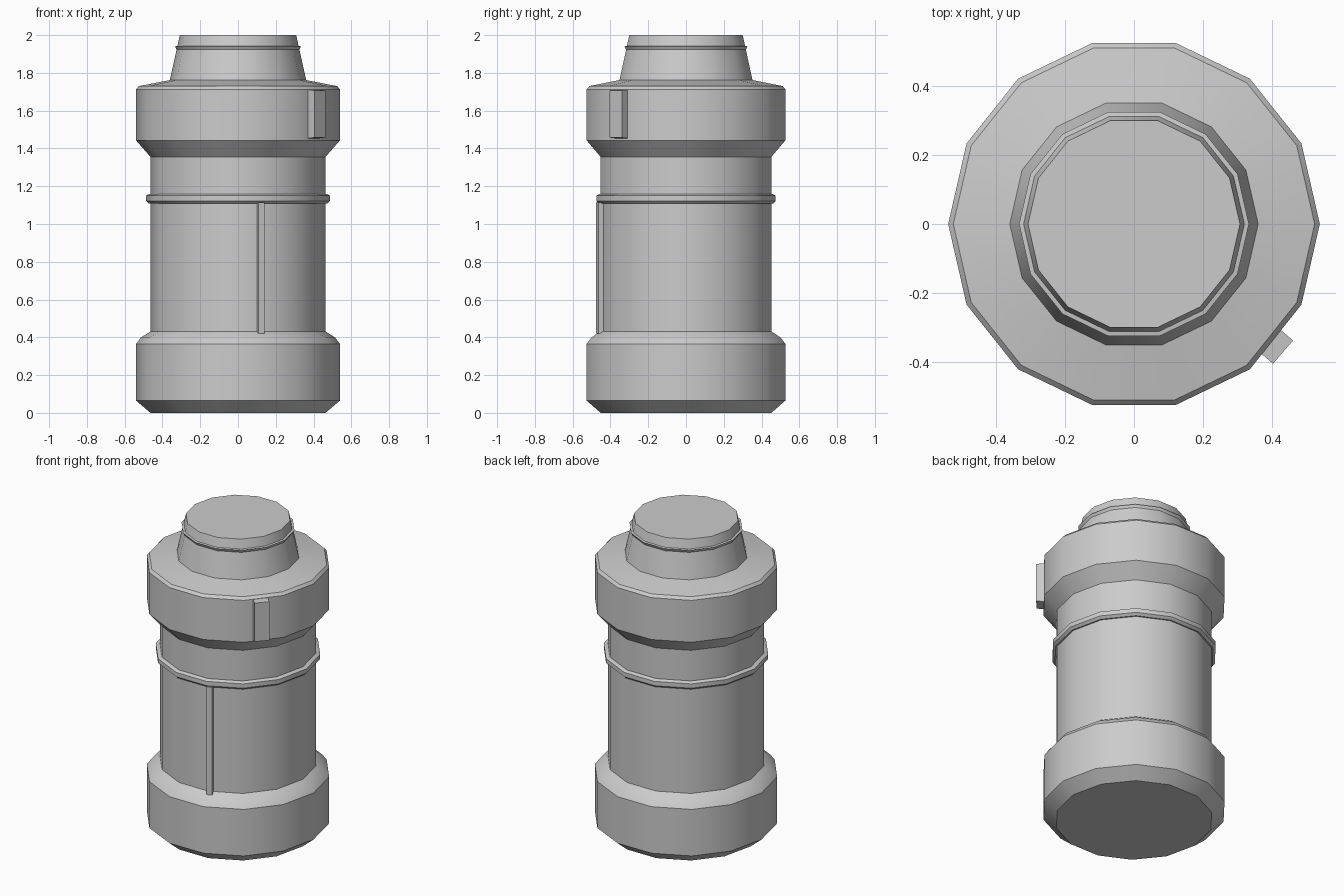
import bpy, bmesh, math

if "Cube" in bpy.data.objects:
    bpy.data.objects.remove(bpy.data.objects["Cube"])

SIDES = 14


def finish(bm, name):
    bmesh.ops.recalc_face_normals(bm, faces=bm.faces)
    mesh = bpy.data.meshes.new(name)
    bm.to_mesh(mesh)
    bm.free()
    obj = bpy.data.objects.new(name, mesh)
    bpy.context.collection.objects.link(obj)
    return obj


def lathe(name, profile, closed=False):
    """Revolve (radius, z) points; cap the ends or close the loop into a ring."""
    bm = bmesh.new()
    loops = []
    for r, z in profile:
        loops.append([bm.verts.new((r * math.cos(a), r * math.sin(a), z))
                      for a in (2 * math.pi * i / SIDES for i in range(SIDES))])
    pairs = list(zip(loops, loops[1:]))
    if closed:
        pairs.append((loops[-1], loops[0]))
    else:
        bm.faces.new(loops[0])
        bm.faces.new(loops[-1])
    for low, high in pairs:
        for i in range(SIDES):
            j = (i + 1) % SIDES
            bm.faces.new((low[i], low[j], high[j], high[i]))
    obj = finish(bm, name)
    bpy.context.view_layer.objects.active = obj
    obj.select_set(True)
    bpy.ops.object.shade_smooth_by_angle(angle=math.radians(28))
    obj.select_set(False)
    return obj


def radial_block(name, centre, angle, depth, width, z0, z1, taper=0.0):
    """Box facing outward at an angle, its outer end shortened by taper."""
    bm = bmesh.new()
    bmesh.ops.create_cube(bm, size=1)
    for v in bm.verts:
        cut = taper if v.co.x > 0 else 0
        v.co.x *= depth
        v.co.y *= width
        v.co.z = z1 - cut if v.co.z > 0 else z0 + cut
    obj = finish(bm, name)
    obj.location = (*centre, 0)
    obj.rotation_euler.z = math.radians(angle)
    return obj


# Main canister: base band, body, upper collar and tapered neck
lathe("canister_body", [
    (0.463, 0), (0.54, 0.065), (0.54, 0.365), (0.515, 0.398), (0.463, 0.432),
    (0.463, 1.355), (0.54, 1.443), (0.54, 1.713), (0.525, 1.73),
    (0.361, 1.762), (0.308, 2.0)])

# Raised rib around the body
lathe("body_rib", [(0.455, 1.108), (0.472, 1.108), (0.487, 1.122),
                   (0.487, 1.15), (0.472, 1.158), (0.455, 1.158)], closed=True)

# Thin lip around the neck
lathe("neck_lip", [(0.312, 1.922), (0.325, 1.922), (0.334, 1.94),
                   (0.312, 1.944)], closed=True)

# Vertical seam strip and collar latch
radial_block("seam_strip", (0.117, -0.448), -71, 0.046, 0.034, 0.42, 1.115)
radial_block("collar_latch", (0.4027, -0.3462), -40.9, 0.08, 0.089, 1.45, 1.715, 0.008)
